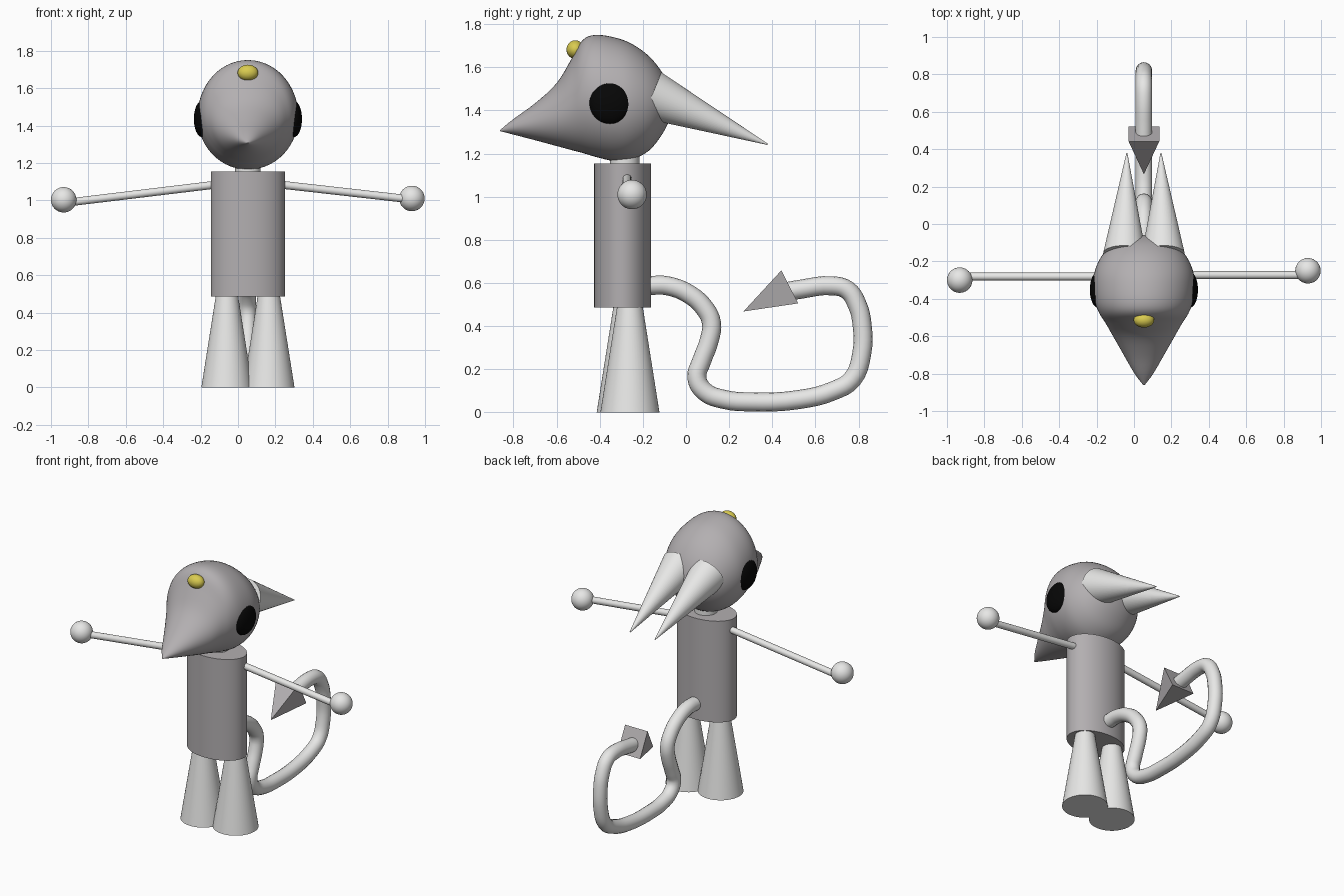
import bpy, bmesh, math
from mathutils import Vector

if "Cube" in bpy.data.objects:
    bpy.data.objects.remove(bpy.data.objects["Cube"])

CX = 0.053  # the figure's own centre line


def material(name, rgb):
    m = bpy.data.materials.new(name)
    m.diffuse_color = (*rgb, 1)
    m.use_nodes = True
    m.node_tree.nodes["Principled BSDF"].inputs["Base Color"].default_value = m.diffuse_color
    return m


LIGHT = material("light grey", (0.80, 0.80, 0.79))
GREY = material("warm grey", (0.45, 0.43, 0.44))
BLACK = material("black", (0.002, 0.002, 0.002))
YELLOW = material("yellow", (0.70, 0.60, 0.08))


def finish(ob, name, mat, smooth=True):
    ob.name = name
    ob.data.materials.clear()
    ob.data.materials.append(mat)
    if smooth:
        bpy.ops.object.select_all(action='DESELECT')
        ob.select_set(True)
        bpy.context.view_layer.objects.active = ob
        bpy.ops.object.shade_smooth_by_angle(angle=math.radians(35))
    return ob


def cone(name, a, b, r1, r2, mat, sides=48):
    """Cone or cylinder from point a to point b."""
    a, b = Vector(a), Vector(b)
    bpy.ops.mesh.primitive_cone_add(vertices=sides, radius1=r1, radius2=r2,
                                    depth=(b - a).length, location=(a + b) / 2)
    ob = bpy.context.object
    ob.rotation_euler = (b - a).to_track_quat('Z', 'Y').to_euler()
    return finish(ob, name, mat)


def ball(name, centre, size, mat):
    bpy.ops.mesh.primitive_uv_sphere_add(segments=40, ring_count=24, radius=1, location=centre)
    ob = bpy.context.object
    ob.scale = size
    return finish(ob, name, mat)


def catmull(p0, p1, p2, p3, t):
    return [0.5 * (2 * b + (c - a) * t + (2 * a - 5 * b + 4 * c - d) * t * t
                   + (3 * b - a - 3 * c + d) * t ** 3)
            for a, b, c, d in zip(p0, p1, p2, p3)]


# Head: elliptical sections from back to snout tip (y, top z, bottom z, half width)
stations = [
    (-0.058, 1.432, 1.428, 0.002), (-0.075, 1.50, 1.36, 0.09),
    (-0.11, 1.575, 1.29, 0.165), (-0.17, 1.65, 1.215, 0.225),
    (-0.25, 1.708, 1.172, 0.262), (-0.33, 1.738, 1.165, 0.27),
    (-0.42, 1.75, 1.185, 0.26), (-0.48, 1.725, 1.203, 0.237),
    (-0.53, 1.64, 1.216, 0.205), (-0.60, 1.526, 1.235, 0.165),
    (-0.70, 1.433, 1.262, 0.108), (-0.80, 1.36, 1.288, 0.05),
    (-0.862, 1.309, 1.304, 0.003)]
pts = [stations[0]] + stations + [stations[-1]]
sections = [catmull(*pts[i:i + 4], k / 4) for i in range(len(stations) - 1) for k in range(4)]
sections.append(stations[-1])
N = 56
bm = bmesh.new()
rings = []
for y, top, bot, w in sections:
    angles = [2 * math.pi * k / N for k in range(N)]
    rings.append([bm.verts.new((CX + w * math.cos(t), y,
                                (top + bot) / 2 + (top - bot) / 2 * math.sin(t))) for t in angles])
for r, s in zip(rings, rings[1:]):
    for k in range(N):
        bm.faces.new((r[k], r[(k + 1) % N], s[(k + 1) % N], s[k]))
bm.faces.new(rings[0])
bm.faces.new(rings[-1])
bmesh.ops.recalc_face_normals(bm, faces=bm.faces)
me = bpy.data.meshes.new("head")
bm.to_mesh(me)
bm.free()
head = bpy.data.objects.new("head", me)
bpy.context.collection.objects.link(head)
finish(head, "head", GREY)

# Nose button
ball("nose", (CX, -0.513, 1.682), (0.055, 0.041, 0.043), YELLOW)

# Body (oval cylinder) and neck
body = cone("body", (CX, -0.294, 0.487), (CX, -0.294, 1.155), 0.198, 0.198, GREY, 64)
body.scale = (1, 0.132 / 0.198, 1)
cone("neck", (CX, -0.284, 1.10), (CX, -0.284, 1.25), 0.068, 0.068, LIGHT)

# Paired parts
for side, s in (("left", -1), ("right", 1)):
    right = s > 0
    # Eye: shallow disc-like dome
    ball(side + "_eye", (CX + s * 0.245, -0.352, 1.435), (0.044, 0.096, 0.097), BLACK)
    # Horn swept backwards
    cone(side + "_horn", (CX + s * 0.103, -0.16, 1.471), (CX + s * 0.091, 0.378, 1.243),
         0.115, 0.003, LIGHT)
    # Leg
    ly = -0.26 if right else -0.277
    cone(side + "_leg", (CX + s * 0.112, ly, 0), (CX + s * 0.112, ly, 0.50), 0.137, 0.058, LIGHT)
    # Arm and hand
    ay = -0.273 if right else -0.281
    hand = (0.93, -0.25, 1.01) if right else (-0.932, -0.30, 1.003)
    end = (0.90, ay, 1.008) if right else (-0.88, ay, 0.992)
    cone(side + "_arm", (CX + s * 0.12, ay, 1.09), end, 0.021, 0.021, LIGHT, 24)
    ball(side + "_hand", hand, (0.068, 0.068, 0.068), LIGHT)

# Tail: round tube along a looping path (y, z)
path = [(-0.20, 0.587), (-0.16, 0.589), (-0.086, 0.587), (0.016, 0.547), (0.09, 0.478),
        (0.118, 0.415), (0.109, 0.339), (0.072, 0.237), (0.05, 0.162), (0.086, 0.097),
        (0.178, 0.06), (0.294, 0.049), (0.525, 0.06), (0.687, 0.102), (0.77, 0.153),
        (0.814, 0.269), (0.816, 0.408), (0.793, 0.501), (0.747, 0.568), (0.677, 0.587),
        (0.525, 0.57), (0.478, 0.562)]
cu = bpy.data.curves.new("tail", 'CURVE')
cu.dimensions = '3D'
cu.bevel_depth = 0.044
cu.bevel_resolution = 6
cu.resolution_u = 4
cu.use_fill_caps = True
sp = cu.splines.new('BEZIER')
sp.bezier_points.add(len(path) - 1)
for p, (y, z) in zip(sp.bezier_points, path):
    p.co = (CX, y, z)
    p.handle_left_type = p.handle_right_type = 'AUTO'
tail = bpy.data.objects.new("tail", cu)
bpy.context.collection.objects.link(tail)
bpy.ops.object.select_all(action='DESELECT')
tail.select_set(True)
bpy.context.view_layer.objects.active = tail
bpy.ops.object.convert(target='MESH')
finish(bpy.context.object, "tail", LIGHT)

# Tail tip: square pyramid, its base edges parallel to x
base, tip = Vector((CX, 0.481, 0.582)), Vector((CX, 0.266, 0.468))
across = Vector((0, 0.039, -0.0765))
wide = Vector((0.082, 0, 0))
bm = bmesh.new()
corners = [bm.verts.new(base + wide * i + across * j)
           for i, j in ((-1, -1), (1, -1), (1, 1), (-1, 1))]
apex = bm.verts.new(tip)
bm.faces.new(corners)
for k in range(4):
    bm.faces.new((corners[k], corners[(k + 1) % 4], apex))
bmesh.ops.recalc_face_normals(bm, faces=bm.faces)
me = bpy.data.meshes.new("tail_tip")
bm.to_mesh(me)
bm.free()
ob = bpy.data.objects.new("tail_tip", me)
bpy.context.collection.objects.link(ob)
finish(ob, "tail_tip", GREY, smooth=False)
